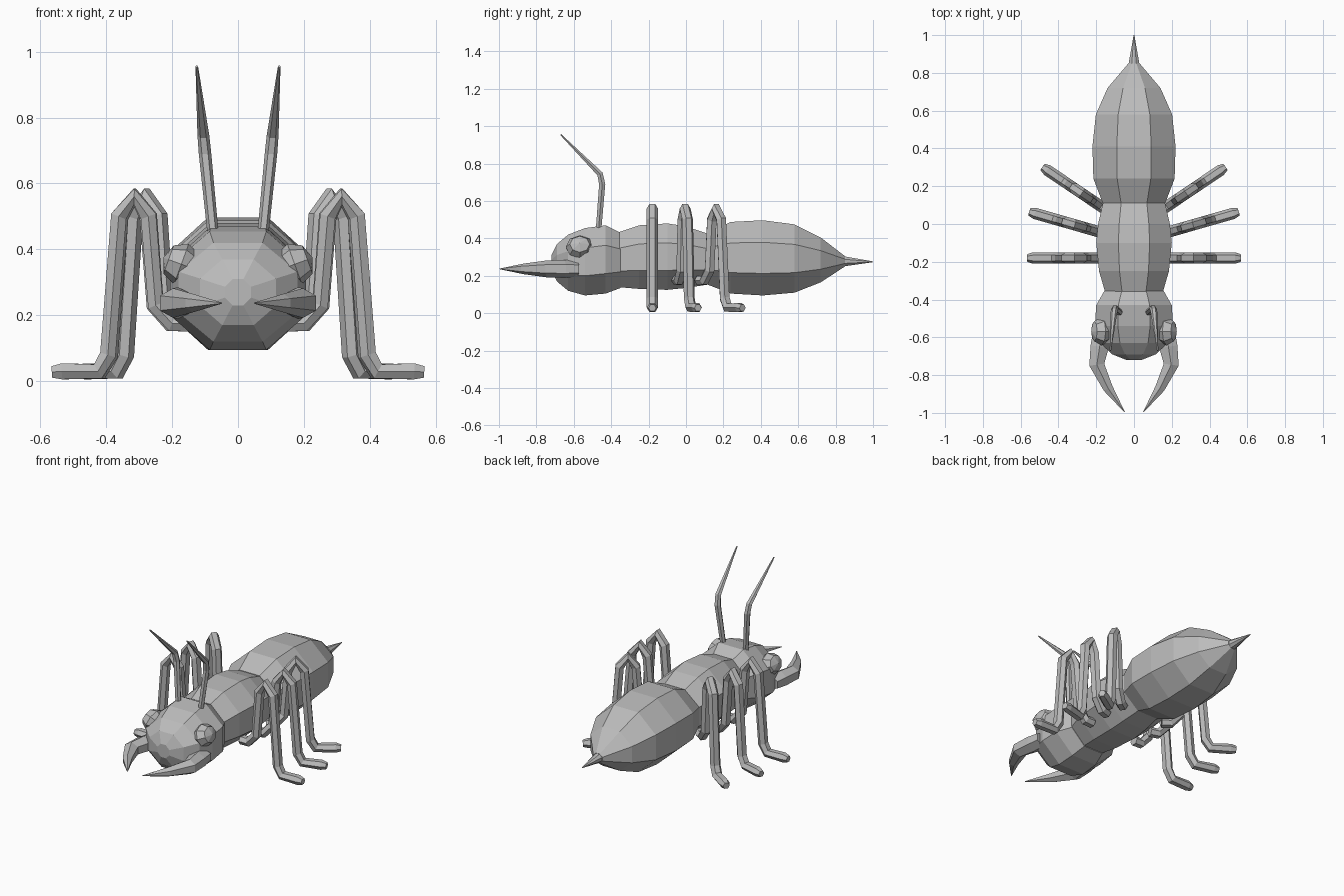
import bpy
import bmesh
from math import sin, cos, pi, radians
from mathutils import Vector, Matrix

cube = bpy.data.objects.get("Cube")
if cube:
    bpy.data.objects.remove(cube)

shell = bpy.data.materials.new("grey shell")
shell.use_nodes = True
grey = (0.5, 0.5, 0.5, 1)
shell.diffuse_color = grey
shell.node_tree.nodes["Principled BSDF"].inputs["Base Color"].default_value = grey


def finish(name, bm):
    bmesh.ops.recalc_face_normals(bm, faces=bm.faces)
    mesh = bpy.data.meshes.new(name)
    bm.to_mesh(mesh)
    bm.free()
    mesh.materials.append(shell)
    obj = bpy.data.objects.new(name, mesh)
    bpy.context.collection.objects.link(obj)
    return obj


def skin(name, rings):
    """Join rings of points into a closed flat-faced tube."""
    bm = bmesh.new()
    loops = [[bm.verts.new(p) for p in ring] for ring in rings]
    n = len(loops[0])
    for a, b in zip(loops, loops[1:]):
        for i in range(n):
            j = (i + 1) % n
            bm.faces.new((a[i], a[j], b[j], b[i]))
    bm.faces.new(loops[0])
    bm.faces.new(loops[-1])
    return finish(name, bm)


def body(name, sections):
    """Octagonal loft along y; each section is y, half width, bottom, top."""
    rings = []
    grow = 1 / cos(pi / 8)
    for y, w, low, high in sections:
        mid, h = (low + high) / 2, (high - low) / 2
        rings.append([(w * grow * cos((k + 0.5) * pi / 4), y,
                       mid + h * grow * sin((k + 0.5) * pi / 4)) for k in range(8)])
    return skin(name, rings)


def limb(name, path, ref, sides=6):
    """Tube along points; each entry is point, radius along ref, other radius."""
    pts = [Vector(p) for p, _, _ in path]
    ref = Vector(ref).normalized()
    rings = []
    for i, (_, ra, rb) in enumerate(path):
        before = (pts[i] - pts[max(i - 1, 0)]).normalized()
        after = (pts[min(i + 1, len(pts) - 1)] - pts[i]).normalized()
        across = (before + after).normalized().cross(ref).normalized()
        rings.append([pts[i] + ref * ra * cos(2 * pi * k / sides)
                      + across * rb * sin(2 * pi * k / sides) for k in range(sides)])
    return skin(name, rings)


# Body segments
body("head", [
    (-0.72, 0.04, 0.23, 0.31), (-0.69, 0.115, 0.17, 0.37),
    (-0.63, 0.18, 0.12, 0.42), (-0.54, 0.207, 0.095, 0.455),
    (-0.43, 0.2, 0.105, 0.47), (-0.35, 0.155, 0.135, 0.43)])
body("thorax", [
    (-0.37, 0.15, 0.14, 0.43), (-0.25, 0.185, 0.13, 0.47),
    (-0.1, 0.2, 0.125, 0.48), (0.0, 0.19, 0.135, 0.465),
    (0.13, 0.16, 0.155, 0.42)])
body("abdomen", [
    (0.11, 0.165, 0.155, 0.43), (0.24, 0.215, 0.105, 0.488),
    (0.41, 0.22, 0.095, 0.497), (0.58, 0.202, 0.11, 0.475),
    (0.72, 0.14, 0.165, 0.405), (0.85, 0.03, 0.25, 0.305)])
body("stinger", [(0.84, 0.03, 0.25, 0.305), (1.0, 0.002, 0.273, 0.277)])

# Leg profile: distance from hip, height
leg_profile = [(0, 0.175), (0.05, 0.175), (0.1, 0.23), (0.122, 0.5),
               (0.165, 0.56), (0.212, 0.5), (0.245, 0.08),
               (0.275, 0.03), (0.385, 0.03), (0.415, 0.028)]
hips = {"front": (0.15, -0.18, 0), "middle": (0.155, -0.05, 16),
        "back": (0.14, 0.07, 34)}

for side, s in (("left", 1), ("right", -1)):
    # Legs
    for place, (hx, hy, turn) in hips.items():
        c, d = cos(radians(turn)), sin(radians(turn))
        path = [((s * (hx + r * c), hy + r * d, z), 0.03, 0.028)
                for r, z in leg_profile]
        path[-1] = (path[-1][0], 0.02, 0.02)
        limb(f"{side}_{place}_leg", path, (-s * d, c, 0))

    # Curved jaws
    jaw = [(0.17, -0.58, 0.055, 0.042), (0.182, -0.65, 0.056, 0.048),
           (0.197, -0.745, 0.046, 0.045), (0.137, -0.87, 0.03, 0.028),
           (0.05, -0.995, 0.002, 0.002)]
    limb(f"{side}_jaw", [((s * x, y, 0.237), h, w) for x, y, w, h in jaw],
         (0, 0, 1))

    # Bent antennae
    feeler = [(0.075, -0.468, 0.44, 0.017), (0.1, -0.448, 0.69, 0.019),
              (0.105, -0.46, 0.745, 0.018), (0.125, -0.67, 0.955, 0.004)]
    limb(f"{side}_antenna", [((s * x, y, z), r, r) for x, y, z, r in feeler],
         (1, 0, 0))

    # Faceted eyes, poles facing outward
    bm = bmesh.new()
    place = (Matrix.Translation((s * 0.172, -0.568, 0.355))
             @ Matrix.Rotation(s * radians(-20), 4, "Y")
             @ Matrix.Diagonal((0.058, 0.075, 0.065, 1))
             @ Matrix.Rotation(pi / 2, 4, "Y"))
    bmesh.ops.create_uvsphere(bm, u_segments=8, v_segments=4, radius=1, matrix=place)
    finish(f"{side}_eye", bm)
